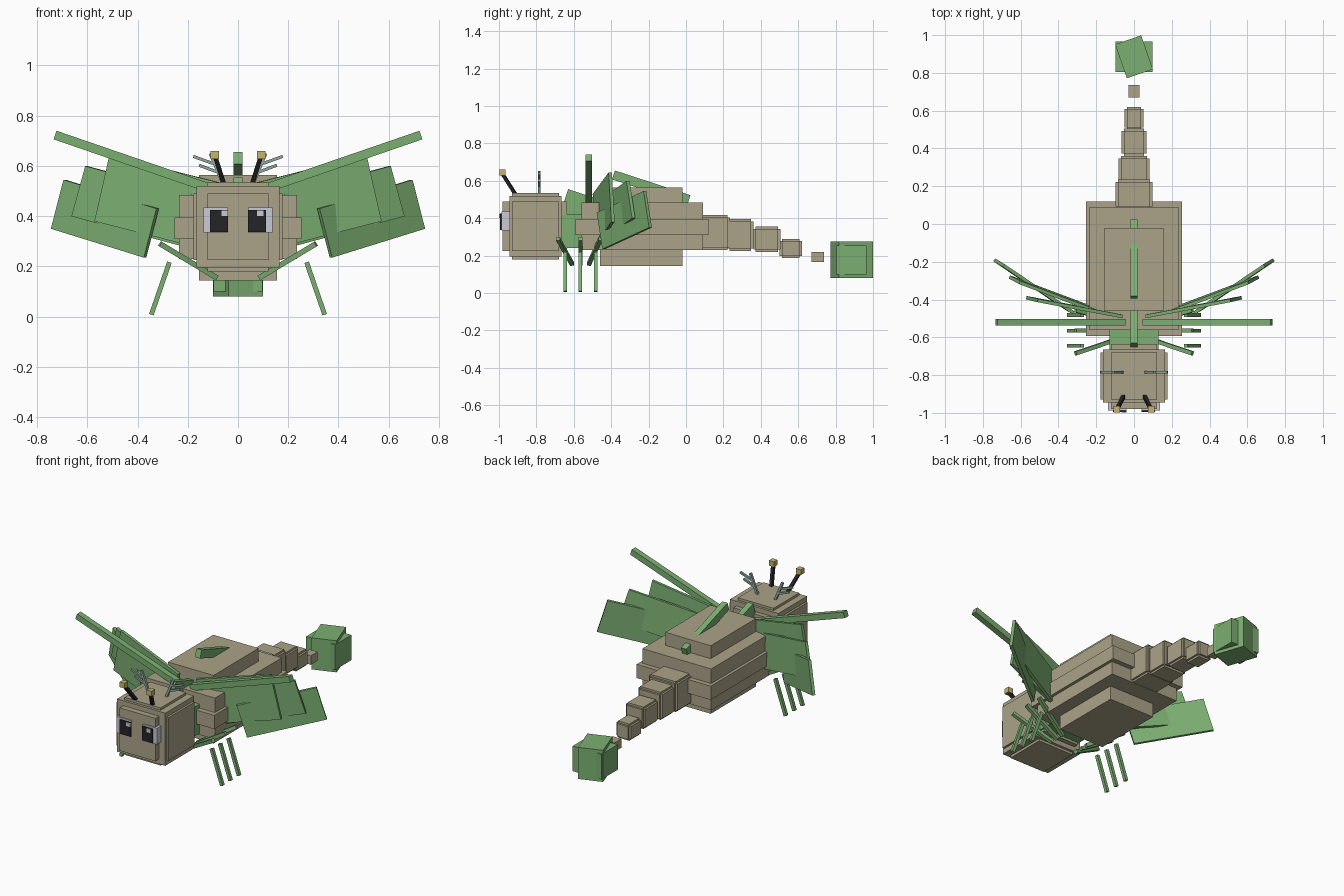
import bpy, bmesh, math
from mathutils import Vector, Matrix

cube = bpy.data.objects.get("Cube")
if cube:
    bpy.data.objects.remove(cube, do_unlink=True)


def material(name, rgb):
    m = bpy.data.materials.new(name)
    m.use_nodes = True
    m.diffuse_color = (*rgb, 1)
    m.node_tree.nodes["Principled BSDF"].inputs["Base Color"].default_value = (*rgb, 1)
    return m


TAN = material("tan", (0.41, 0.37, 0.25))
GREEN = material("leaf green", (0.20, 0.43, 0.17))
BLACK = material("black", (0.018, 0.018, 0.022))
YELLOW = material("yellow", (0.56, 0.47, 0.16))
PALE = material("pale grey", (0.60, 0.60, 0.68))
SAGE = material("sage grey", (0.28, 0.39, 0.34))


def build(name, mat, matrices):
    """One object made of unit cubes placed by matrices."""
    bm = bmesh.new()
    for m in matrices:
        bmesh.ops.create_cube(bm, size=1, matrix=m)
    bmesh.ops.recalc_face_normals(bm, faces=bm.faces)
    mesh = bpy.data.meshes.new(name)
    bm.to_mesh(mesh)
    bm.free()
    mesh.materials.append(mat)
    obj = bpy.data.objects.new(name, mesh)
    bpy.context.collection.objects.link(obj)
    return obj


def frame(center, a, b, c):
    """Matrix whose columns are the three edge vectors of a box."""
    m = Matrix((a, b, c)).transposed().to_4x4()
    m.translation = center
    return m


def span(x, y, z):
    """Axis-aligned box from ranges."""
    lo, hi = zip(x, y, z)
    lo, hi = Vector(lo), Vector(hi)
    return Matrix.Translation((lo + hi) / 2) @ Matrix.Diagonal((*(hi - lo), 1))


def stepped(x, y, z, d):
    """Block with stepped edges: three crossing boxes."""
    def cut(r):
        return (r[0] + d, r[1] - d)
    return [span(x, cut(y), cut(z)), span(cut(x), y, cut(z)), span(cut(x), cut(y), z)]


def bar(p, q, w, up=(0, 1, 0)):
    """Square bar between two points."""
    p, q = Vector(p), Vector(q)
    d = q - p
    side = d.cross(Vector(up)).normalized()
    return frame((p + q) / 2, side * w, d, side.cross(d).normalized() * w)


def plate(corner, along, rise, t):
    """Thin plate from a corner and two edges."""
    corner, along, rise = Vector(corner), Vector(along), Vector(rise)
    n = along.cross(rise).normalized() * t
    return frame(corner + (along + rise) / 2, along, rise, n)


def sym(w):
    return (-w, w)


# Body layers
build("body_core", TAN, [span(sym(0.155), (-0.46, -0.02), (0.145, 0.565))])
build("body_middle", TAN, [span(sym(0.235), (-0.56, 0.09), (0.23, 0.485))])
build("body_band", TAN, [span(sym(0.253), (-0.592, 0.12), (0.31, 0.395))])
build("neck", GREEN, [span(sym(0.13), (-0.69, -0.50), (0.24, 0.42))])

# Head
build("head", TAN, [
    span(sym(0.178), (-0.93, -0.68), (0.225, 0.49)),
    span(sym(0.122), (-0.98, -0.636), (0.225, 0.49)),
    span(sym(0.122), (-0.93, -0.68), (0.18, 0.535)),
    span(sym(0.165), (-0.945, -0.665), (0.195, 0.52)),
])

# Tail segments: half width, y range, z range
tail = [
    (0.098, (0.08, 0.235), (0.23, 0.417)),
    (0.082, (0.22, 0.36), (0.225, 0.395)),
    (0.066, (0.36, 0.505), (0.22, 0.355)),
    (0.05, (0.50, 0.62), (0.187, 0.29)),
]
for i, (w, y, z) in enumerate(tail):
    build(f"tail_segment_{i + 1}", TAN, stepped(sym(w), y, z, 0.012))
build("tail_end", TAN, [span(sym(0.028), (0.67, 0.737), (0.165, 0.22))])

# Tail bulb: upright block crossed by a turned one
turn = Matrix.Translation((0, 0.885, 0.178)) @ Matrix.Rotation(math.radians(19), 4, "Z")
build("tail_bulb", GREEN, [
    span(sym(0.098), (0.805, 0.965), (0.10, 0.255)),
    turn @ Matrix.Diagonal((0.146, 0.19, 0.195, 1)),
])

# Back fins, sloping down to the rear
slope = Vector((0, 0.95, -0.31))
rise = Vector((0, 0.31, 0.95))
for name, top, length, height in (("rear", (0, -0.38, 0.655), 0.425, 0.05),
                                  ("front", (0, -0.63, 0.555), 0.18, 0.13)):
    corner = Vector(top) - rise * height
    build(f"{name}_back_fin", GREEN, [plate(corner, slope * length, rise * height, 0.036)])

# Eye highlights
for x in (-0.052, 0.088):
    build("eye_highlight", PALE, [span((x - 0.013, x + 0.013), (-0.999, -0.99), (0.40, 0.423))])

for s, side in ((1, "left"), (-1, "right")):
    def at(x, y, z):
        return Vector((s * x, y, z))

    def xr(a, b):
        return tuple(sorted((s * a, s * b)))

    # Eyes
    build(f"{side}_eye_white", PALE, [span(xr(0.04, 0.137), (-0.987, -0.935), (0.335, 0.435))])
    build(f"{side}_pupil", BLACK, [span(xr(0.04, 0.112), (-0.994, -0.985), (0.338, 0.425))])

    # Feelers
    build(f"{side}_feeler", BLACK, [bar(at(0.055, -0.91, 0.525), at(0.09, -0.98, 0.635), 0.018)])
    build(f"{side}_feeler_tip", YELLOW, [span(xr(0.075, 0.109), (-0.998, -0.964), (0.628, 0.66))])
    build(f"{side}_antler", SAGE, [
        bar(at(0.06, -0.785, 0.53), at(0.11, -0.785, 0.65), 0.014),
        bar(at(0.10, -0.785, 0.61), at(0.178, -0.785, 0.638), 0.012),
        bar(at(0.08, -0.785, 0.575), at(0.155, -0.785, 0.603), 0.012),
    ])

    # Wing: leading spar and three overlapping blades
    build(f"{side}_wing_spar", GREEN, [bar(at(0.05, -0.52, 0.49), at(0.728, -0.52, 0.723), 0.036)])
    blades = (
        ("outer", at(0.74, -0.19, 0.35), at(-0.37, -0.25, -0.115), at(-0.05, -0.03, 0.195)),
        ("middle", at(0.66, -0.28, 0.40), at(-0.48, -0.18, -0.13), at(-0.055, -0.03, 0.20)),
        ("inner", at(0.57, -0.39, 0.38), at(-0.45, -0.085, -0.115), at(-0.06, -0.015, 0.265)),
    )
    for name, corner, along, up in blades:
        build(f"{side}_{name}_wing_blade", GREEN, [plate(corner, along, up, 0.018)])

    # Legs: upper and lower rods
    for name, y, splay in (("front", -0.645, -0.04), ("middle", -0.565, 0), ("rear", -0.482, 0.025)):
        root = -0.565 + (y + 0.565) * 0.55
        build(f"{side}_{name}_upper_leg", GREEN,
              [bar(at(0.085, root, 0.155), at(0.31, y + splay, 0.29), 0.021)])
        build(f"{side}_{name}_lower_leg", GREEN,
              [bar(at(0.273, y, 0.217), at(0.345, y, 0.008), 0.019)])
